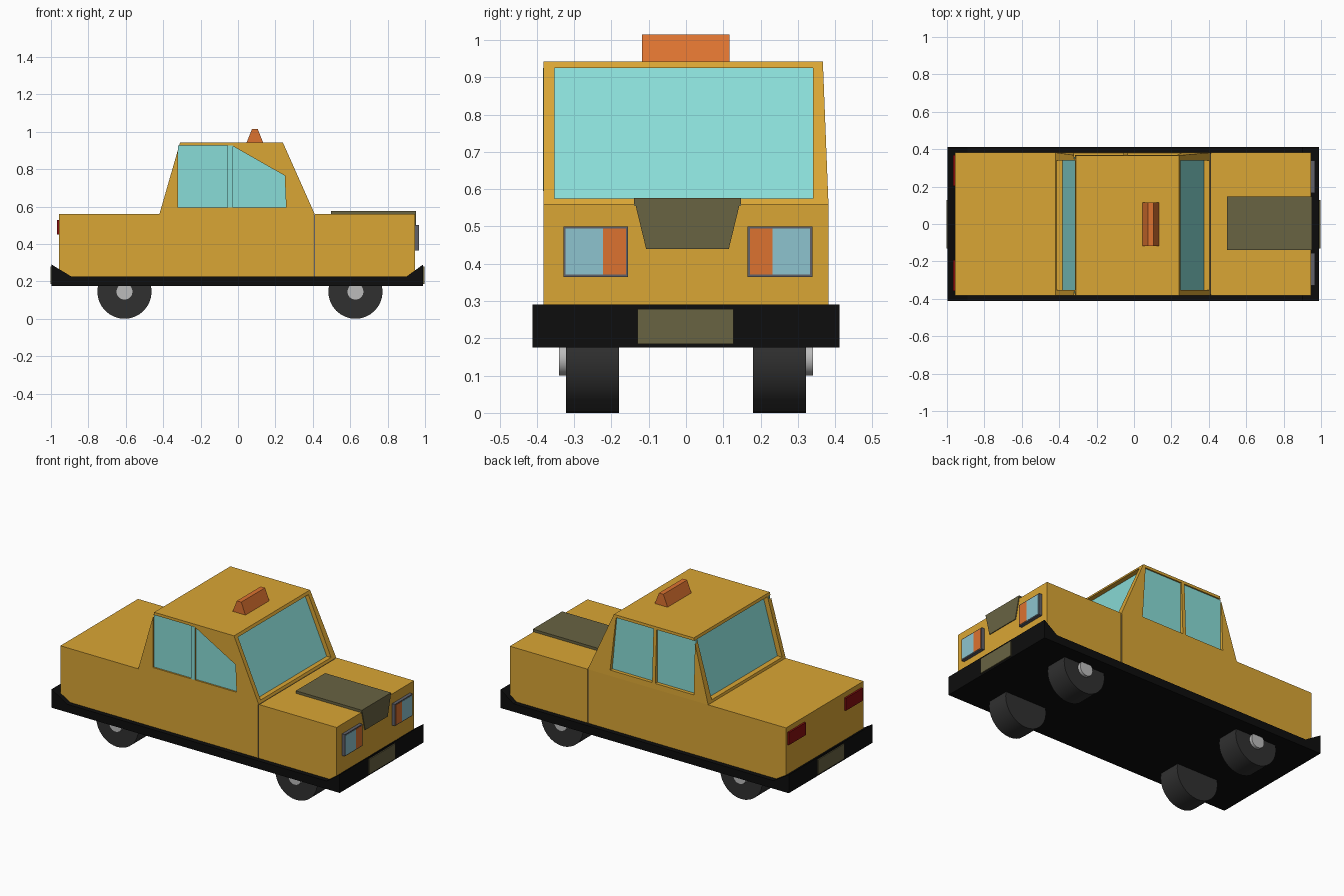
import bpy, bmesh, math

if "Cube" in bpy.data.objects:
    bpy.data.objects.remove(bpy.data.objects["Cube"])


def mat(name, r, g, b):
    m = bpy.data.materials.new(name)
    m.diffuse_color = (r, g, b, 1)
    m.use_nodes = True
    m.node_tree.nodes["Principled BSDF"].inputs["Base Color"].default_value = m.diffuse_color
    return m


GOLD = mat("gold_paint", 0.70, 0.38, 0.035)
GLASS = mat("teal_glass", 0.25, 0.72, 0.68)
ORANGE = mat("orange_plastic", 0.72, 0.17, 0.03)
BLACK = mat("black_trim", 0.004, 0.004, 0.004)
RUBBER = mat("tyre_rubber", 0.03, 0.03, 0.03)
HUB = mat("hub_grey", 0.5, 0.5, 0.5)
OLIVE = mat("olive_panel", 0.14, 0.125, 0.055)
RED = mat("red_lens", 0.25, 0.005, 0.005)
GREY = mat("lamp_grey", 0.12, 0.12, 0.14)
LENS = mat("lamp_lens", 0.27, 0.55, 0.62)


def prism(name, pts, a, b, material, axis="y"):
    """Extrude a profile: (x, z) points along y, or (y, z) points along x."""
    bm = bmesh.new()
    place = (lambda p, t: (p[0], t, p[1])) if axis == "y" else (lambda p, t: (t, p[0], p[1]))
    lo = [bm.verts.new(place(p, a)) for p in pts]
    hi = [bm.verts.new(place(p, b)) for p in pts]
    bm.faces.new(lo)
    bm.faces.new(hi)
    for i in range(len(pts)):
        j = (i + 1) % len(pts)
        bm.faces.new((lo[i], lo[j], hi[j], hi[i]))
    bmesh.ops.recalc_face_normals(bm, faces=bm.faces)
    me = bpy.data.meshes.new(name)
    bm.to_mesh(me)
    bm.free()
    ob = bpy.data.objects.new(name, me)
    bpy.context.collection.objects.link(ob)
    me.materials.append(material)
    return ob


def rect(u0, u1, z0, z1):
    return [(u0, z0), (u1, z0), (u1, z1), (u0, z1)]


def box(name, x0, x1, y0, y1, z0, z1, material):
    return prism(name, rect(x0, x1, z0, z1), y0, y1, material)


def cut(target, cutter):
    mod = target.modifiers.new("recess", "BOOLEAN")
    mod.operation = "DIFFERENCE"
    mod.solver = "EXACT"
    mod.object = cutter
    cutter.hide_render = True
    bpy.context.view_layer.objects.active = target
    bpy.ops.object.modifier_apply(modifier=mod.name)
    bpy.data.objects.remove(cutter)


def cylinder(name, x, y, z, r, depth, material):
    bpy.ops.mesh.primitive_cylinder_add(vertices=32, radius=r, depth=depth,
                                        location=(x, y, z), rotation=(math.pi / 2, 0, 0))
    ob = bpy.context.object
    ob.name = name
    ob.data.materials.append(material)
    bpy.ops.object.shade_smooth_by_angle()


# Black sill with upturned bumpers
prism("bumper_base", [(-0.997, 0.175), (0.99, 0.175), (0.99, 0.29), (0.90, 0.225),
                      (-0.89, 0.225), (-0.997, 0.29)], -0.412, 0.412, BLACK)

# Lower body, split by the seam ahead of the doors
box("main_body", -0.957, 0.406, -0.382, 0.382, 0.20, 0.56, GOLD)
box("front_body", 0.413, 0.947, -0.382, 0.382, 0.20, 0.56, GOLD)
box("body_seam", 0.40, 0.42, -0.376, 0.376, 0.20, 0.556, GREY)

# Cabin, far side leaning in slightly
cabin = prism("cabin", [(-0.42, 0.56), (0.41, 0.56), (0.24, 0.942), (-0.31, 0.942)],
              -0.382, 0.382, GOLD)
for v in cabin.data.vertices:
    if v.co.y > 0 and v.co.z > 0.9:
        v.co.y = 0.367

# Windscreen and rear window: slanted recess plus a glass pane
for name, top, low, out in (("windscreen", 0.215, 0.371, 1), ("rear_window", -0.28, -0.38, -1)):
    far = 0.6 * out
    cut(cabin, prism("cutter", [(top, 0.925), (low, 0.575), (far, 0.575), (far, 0.925)],
                     -0.353, 0.34, GOLD))
    f, d = 0.003 * out, -0.012 * out
    prism(name, [(top + f, 0.925), (low + f, 0.575), (low + d, 0.575), (top + d, 0.925)],
          -0.353, 0.34, GLASS)

# Side windows: the near front pane has a sloped top, the far one is square
rear_pane = rect(-0.32, -0.055, 0.595, 0.925)
near_front = [(-0.028, 0.595), (0.257, 0.595), (0.25, 0.765), (-0.028, 0.923)]
far_front = [(-0.033, 0.595), (0.257, 0.595), (0.225, 0.925), (-0.033, 0.925)]
for name, pts, y_out, y_in in (("near_rear_window", rear_pane, -0.5, -0.370),
                               ("near_front_window", near_front, -0.5, -0.370),
                               ("far_rear_window", rear_pane, 0.5, 0.357),
                               ("far_front_window", far_front, 0.5, 0.357)):
    s = 1 if y_out > 0 else -1
    cut(cabin, prism("cutter", pts, y_in, y_out, GOLD))
    prism(name, pts, y_in - 0.01 * s, y_in + 0.002 * s, GLASS)
box("near_window_post", -0.055, -0.028, -0.3835, -0.372, 0.595, 0.925, GLASS)

# Roof sign
prism("roof_sign", [(0.045, 0.94), (0.135, 0.94), (0.105, 1.015), (0.075, 1.015)],
      -0.118, 0.116, ORANGE)

# Bonnet panel and the grille that tapers down from it
box("bonnet_panel", 0.497, 0.95, -0.14, 0.148, 0.555, 0.576, OLIVE)
prism("grille", [(-0.14, 0.576), (0.148, 0.576), (0.115, 0.44), (-0.107, 0.44)],
      0.94, 0.952, OLIVE, "x")

# Headlamps and tail lamps on both sides
for side, s in (("left", 1), ("right", -1)):
    c = 0.005
    def lamp(name, y0, y1, z0, z1, x0, x1, m):
        a, b = sorted((s * y0 + c, s * y1 + c))
        box(side + "_" + name, x0, x1, a, b, z0, z1, m)
    lamp("headlamp_frame", 0.16, 0.334, 0.365, 0.50, 0.94, 0.967, GREY)
    lamp("headlamp_lens", 0.227, 0.328, 0.371, 0.494, 0.95, 0.969, LENS)
    lamp("indicator", 0.166, 0.227, 0.371, 0.494, 0.95, 0.969, ORANGE)
    lamp("tail_lamp", 0.198, 0.363, 0.45, 0.528, -0.968, -0.95, RED)

# Number plates
box("front_plate", 0.98, 0.997, -0.13, 0.127, 0.185, 0.278, OLIVE)
box("rear_plate", -1.003, -0.99, -0.13, 0.127, 0.185, 0.278, OLIVE)

# Wheels with protruding hubs
for end, x in (("rear", -0.607), ("front", 0.628)):
    for side, s in (("left", 1), ("right", -1)):
        cylinder(f"{end}_{side}_wheel", x, s * 0.251, 0.145, 0.145, 0.142, RUBBER)
        cylinder(f"{end}_{side}_hub", x, s * 0.32, 0.145, 0.045, 0.042, HUB)
